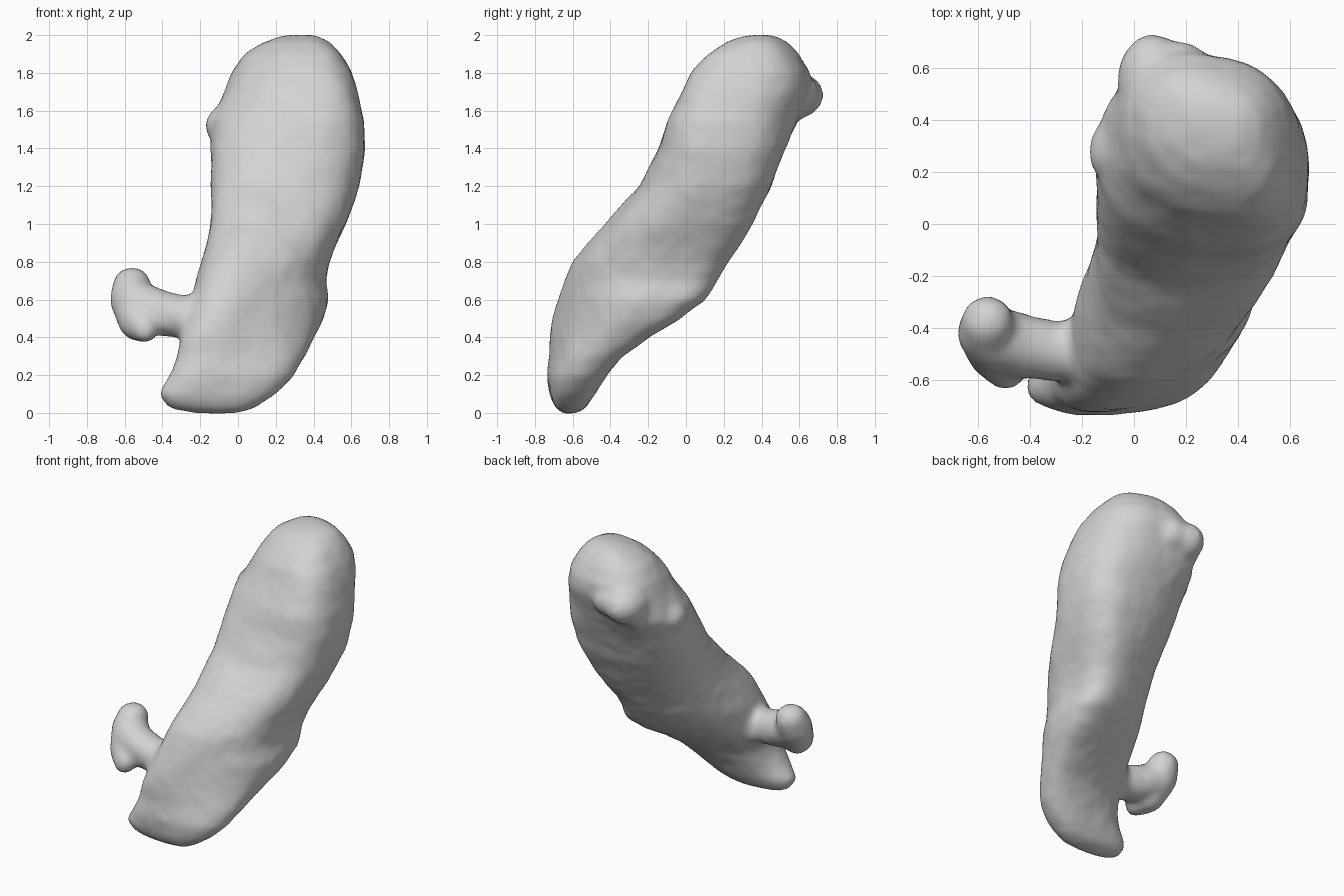
import bpy, bmesh, math
from mathutils import Vector, Matrix, noise

cube = bpy.data.objects.get("Cube")
if cube:
    bpy.data.objects.remove(cube)

bm = bmesh.new()


def loft(rows, sides=48):
    """Skin over oval sections (z, x min, x max, y min, y max, skew of y along x)."""
    rings = []
    for z, x0, x1, y0, y1, skew in rows:
        ring = []
        half_x, half_y = (x1 - x0) / 2, (y1 - y0) / 2
        lean = skew * half_x
        depth = math.sqrt(half_y ** 2 - lean ** 2)
        for i in range(sides):
            a = math.tau * i / sides
            c, s = math.cos(a), math.sin(a)
            # The outer curve is fuller than the inner one
            power = 0.72 if c > 0 else 0.86
            c = math.copysign(abs(c) ** power, c)
            s = math.copysign(abs(s) ** power, s)
            ring.append(bm.verts.new(((x0 + x1) / 2 + half_x * c,
                                      (y0 + y1) / 2 + depth * s + lean * c, z)))
        rings.append(ring)
    for low, high in zip(rings, rings[1:]):
        for i in range(sides):
            j = (i + 1) % sides
            bm.faces.new((low[i], low[j], high[j], high[i]))
    bm.faces.new(rings[0][::-1])
    bm.faces.new(rings[-1])


def blob(centre, radii):
    matrix = Matrix.LocRotScale(Vector(centre), None, Vector(radii))
    bmesh.ops.create_icosphere(bm, subdivisions=3, radius=1, matrix=matrix)


def tube(stops, steps=7):
    """Chain of overlapping balls through (centre, radius) stops."""
    for (p, r), (q, s) in zip(stops, stops[1:]):
        for k in range(steps + 1):
            t = k / steps
            blob(Vector(p).lerp(Vector(q), t), [r + (s - r) * t] * 3)


# Main sac, leaning back and twisting as it rises
loft([
    (0.00, -0.24, 0.00, -0.65, -0.58, 0.0),
    (0.03, -0.37, 0.09, -0.69, -0.53, 0.0),
    (0.10, -0.42, 0.20, -0.72, -0.49, 0.05),
    (0.20, -0.36, 0.29, -0.73, -0.43, 0.12),
    (0.30, -0.32, 0.35, -0.715, -0.35, 0.22),
    (0.40, -0.30, 0.40, -0.71, -0.22, 0.35),
    (0.50, -0.27, 0.45, -0.69, -0.06, 0.43),
    (0.60, -0.24, 0.48, -0.66, 0.07, 0.45),
    (0.70, -0.22, 0.46, -0.63, 0.14, 0.43),
    (0.80, -0.19, 0.48, -0.59, 0.20, 0.39),
    (0.90, -0.16, 0.52, -0.51, 0.27, 0.33),
    (1.00, -0.14, 0.57, -0.42, 0.335, 0.25),
    (1.20, -0.14, 0.64, -0.24, 0.44, 0.13),
    (1.40, -0.14, 0.67, -0.14, 0.52, 0.02),
    (1.55, -0.14, 0.66, -0.09, 0.59, -0.1),
    (1.70, -0.07, 0.63, -0.01, 0.65, -0.15),
    (1.80, -0.03, 0.60, 0.04, 0.65, -0.17),
    (1.90, 0.04, 0.54, 0.13, 0.59, -0.18),
    (1.96, 0.14, 0.48, 0.22, 0.53, -0.18),
    (1.995, 0.23, 0.41, 0.32, 0.46, -0.18),
])

# Inlet stump at the upper back and the ridge down the inner edge
blob((0.07, 0.54, 1.68), (0.13, 0.19, 0.13))
blob((0.17, 0.55, 1.69), (0.14, 0.15, 0.12))
blob((0.02, 0.44, 1.63), (0.09, 0.18, 0.15))
blob((-0.05, 0.28, 1.52), (0.12, 0.13, 0.11))

# Outlet neck, then the short bent duct at its end
tube([((-0.12, -0.48, 0.50), 0.14), ((-0.30, -0.49, 0.51), 0.11),
      ((-0.42, -0.47, 0.53), 0.12), ((-0.54, -0.44, 0.58), 0.12)])
tube([((-0.56, -0.38, 0.67), 0.10), ((-0.56, -0.42, 0.60), 0.115),
      ((-0.53, -0.49, 0.49), 0.105), ((-0.49, -0.57, 0.44), 0.065)])

bmesh.ops.recalc_face_normals(bm, faces=bm.faces)
mesh = bpy.data.meshes.new("stomach")
bm.to_mesh(mesh)
bm.free()
stomach = bpy.data.objects.new("stomach", mesh)
bpy.context.collection.objects.link(stomach)

# Fuse the parts into one soft skin
fuse = stomach.modifiers.new("fuse", 'REMESH')
fuse.mode = 'VOXEL'
fuse.voxel_size = 0.022
soften = stomach.modifiers.new("soften", 'SMOOTH')
soften.factor = 0.5
soften.iterations = 8
bpy.context.view_layer.objects.active = stomach
stomach.select_set(True)
for name in ("fuse", "soften"):
    bpy.ops.object.modifier_apply(modifier=name)

# Gentle uneven lumps over the whole skin
mesh = stomach.data
normals = [v.normal.copy() for v in mesh.vertices]
for v, n in zip(mesh.vertices, normals):
    lumps = noise.noise(v.co * 6) + 0.5 * noise.noise(v.co * 14)
    v.co += n * (0.005 * lumps + 0.004)

# Matt grey skin
grey = bpy.data.materials.new("pale grey")
grey.use_nodes = True
colour = (0.65, 0.65, 0.65, 1)
grey.diffuse_color = colour
grey.node_tree.nodes["Principled BSDF"].inputs["Base Color"].default_value = colour
mesh.materials.clear()
mesh.materials.append(grey)
bpy.ops.object.shade_smooth_by_angle(angle=math.radians(50))
